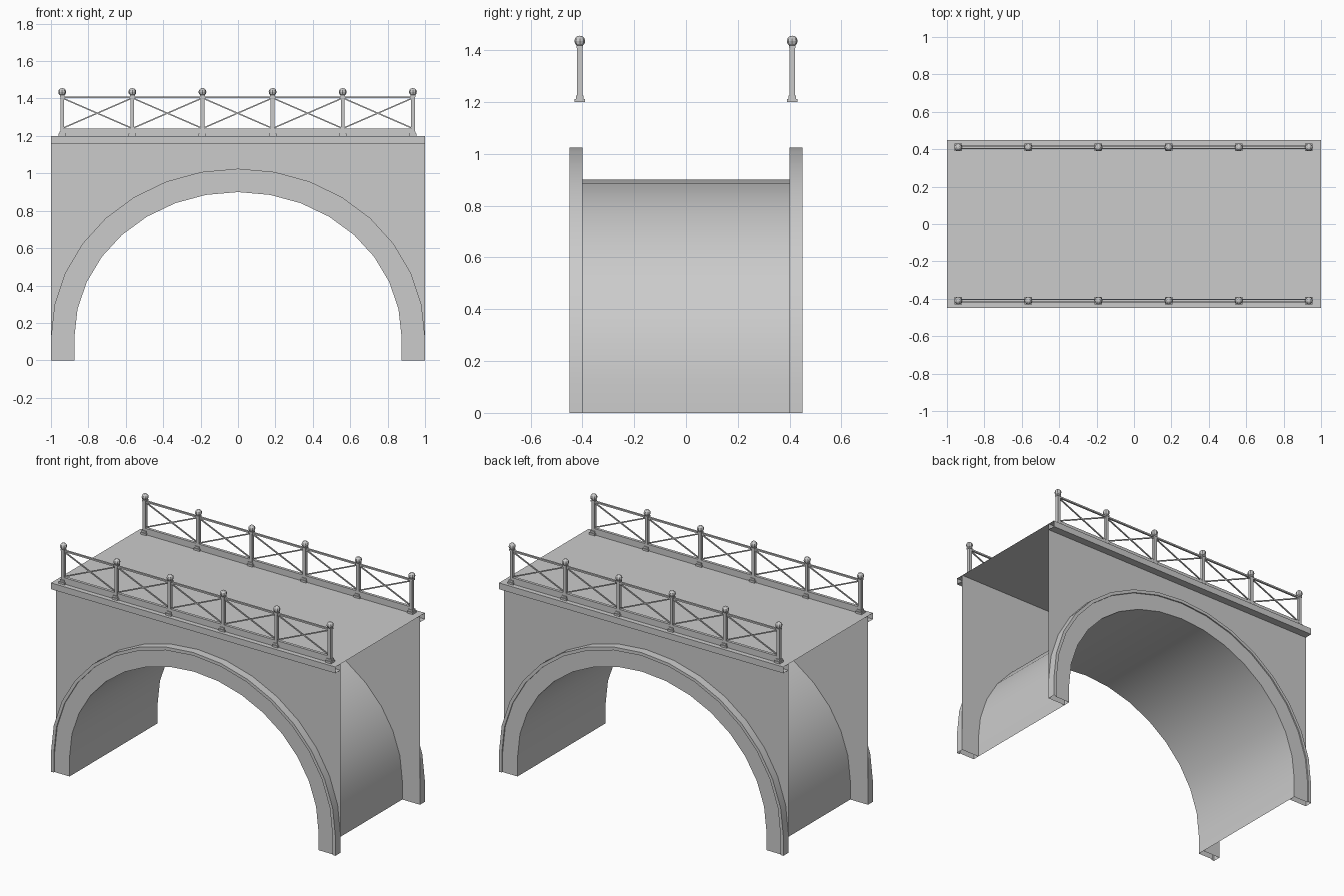
import bpy, bmesh, math
from mathutils import Vector, Matrix

cube = bpy.data.objects.get("Cube")
if cube:
    bpy.data.objects.remove(cube, do_unlink=True)

stone = bpy.data.materials.new("light_grey_stone")
stone.use_nodes = True
GREY = (0.6, 0.6, 0.6, 1)
stone.diffuse_color = GREY
stone.node_tree.nodes["Principled BSDF"].inputs["Base Color"].default_value = GREY


def finish(name, bm, smooth=False):
    mesh = bpy.data.meshes.new(name)
    bm.to_mesh(mesh)
    bm.free()
    mesh.materials.append(stone)
    obj = bpy.data.objects.new(name, mesh)
    bpy.context.collection.objects.link(obj)
    if smooth:
        bpy.ops.object.select_all(action='DESELECT')
        obj.select_set(True)
        bpy.context.view_layer.objects.active = obj
        bpy.ops.object.shade_smooth_by_angle(angle=math.radians(30))
    return obj


def arch_path(rx, steps=16, spring=0.122):
    """Half ellipse on short straight legs, left to right, as (x, z)."""
    rz = rx - 0.097
    arc = [(-rx * math.cos(math.pi * i / steps),
            spring + rz * math.sin(math.pi * i / steps)) for i in range(steps + 1)]
    return [(-rx, 0)] + arc + [(rx, 0)]


def loft(name, rows, smooth=False):
    """Open sheet through rows of equal length."""
    bm = bmesh.new()
    grid = [[bm.verts.new(p) for p in row] for row in rows]
    for a, b in zip(grid, grid[1:]):
        for i in range(len(a) - 1):
            bm.faces.new((a[i], a[i + 1], b[i + 1], b[i]))
    return finish(name, bm, smooth)


def arch_sheet(name, profile):
    """Sweep a (radius, y) profile along the arch."""
    return loft(name, [[(x, y, z) for x, z in arch_path(r)] for r, y in profile], True)


def box(bm, center, size, rot=None):
    m = Matrix.Translation(center) @ (rot or Matrix.Identity(4)) @ Matrix.Diagonal((*size, 1))
    bmesh.ops.create_cube(bm, size=1, matrix=m)


def bar(bm, a, b, thick):
    a, b = Vector(a), Vector(b)
    rot = (b - a).to_track_quat('X', 'Z').to_matrix().to_4x4()
    box(bm, (a + b) / 2, ((b - a).length, thick, thick), rot)


INNER, OUTER, LIP = 0.875, 1.0, 0.98
WALL, FACE, TOP = 0.40, 0.45, 1.2

# Arch vault, open at the ends
arch_sheet("arch_vault", [(INNER, WALL), (INNER, -WALL)])

# Deck with overhanging cornice edges
deck = [(-WALL, 1.16), (-FACE, 1.16), (-FACE, TOP), (FACE, TOP), (FACE, 1.16), (WALL, 1.16)]
loft("deck_and_cornice", [[(-1, y, z), (1, y, z)] for y, z in deck])

posts = [-0.94 + 0.375 * i for i in range(6)]
for side, label in ((-1, "front"), (1, "back")):
    # Side wall
    outline = arch_path(INNER) + [(1, 0), (1, TOP), (-1, TOP), (-1, 0)]
    bm = bmesh.new()
    bm.faces.new([bm.verts.new((x, side * WALL, z)) for x, z in outline][::-side])
    finish(label + "_wall", bm)

    # Raised arch ring with a thin outer lip
    ring = [(INNER, WALL), (INNER, 0.442), (LIP, 0.442), (LIP, FACE), (OUTER, FACE), (OUTER, WALL)]
    arch_sheet(label + "_arch_ring", [(r, side * y) for r, y in ring][::-side])

    y = side * 0.41
    # Railing posts with stepped feet, collars and ball finials
    bm = bmesh.new()
    for x in posts:
        box(bm, (x, y, 1.206), (0.04, 0.04, 0.012))
        box(bm, (x, y, 1.218), (0.03, 0.03, 0.012))
        box(bm, (x, y, 1.315), (0.02, 0.02, 0.19))
        box(bm, (x, y, 1.413), (0.026, 0.026, 0.01))
        bmesh.ops.create_uvsphere(bm, u_segments=8, v_segments=6, radius=0.021,
                                  matrix=Matrix.Translation((x, y, 1.435)))
    finish(label + "_railing_posts", bm)

    # Kerb and handrail
    length = posts[-1] - posts[0]
    bm = bmesh.new()
    box(bm, (0, y, 1.22), (length, 0.018, 0.04))
    finish(label + "_kerb", bm)
    bm = bmesh.new()
    box(bm, (0, y, 1.407), (length, 0.012, 0.01))
    finish(label + "_handrail", bm)

    # Crossed braces
    bm = bmesh.new()
    for x0, x1 in zip(posts, posts[1:]):
        bar(bm, (x0, y, 1.24), (x1, y, 1.403), 0.007)
        bar(bm, (x0, y, 1.403), (x1, y, 1.24), 0.007)
    finish(label + "_cross_braces", bm)
